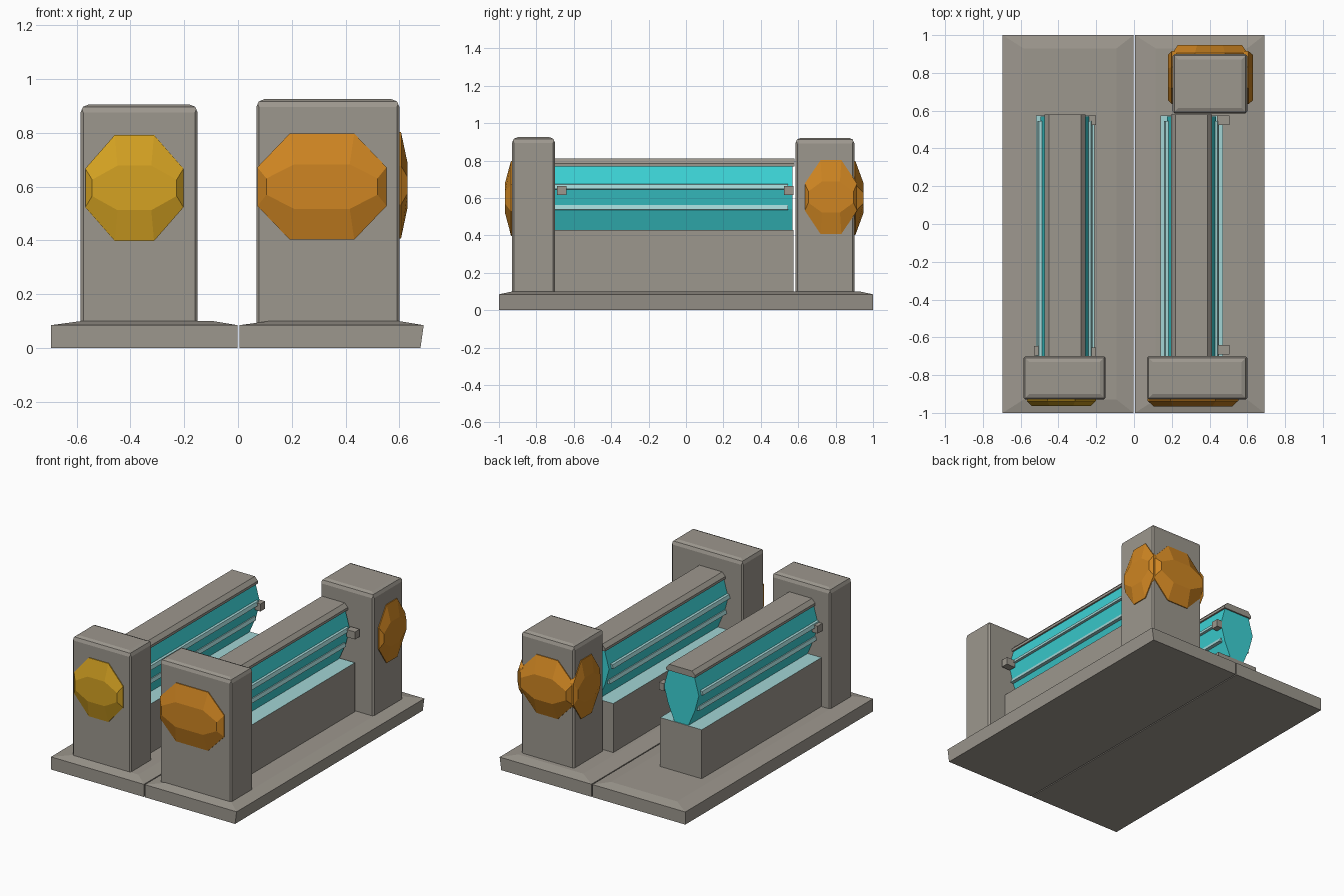
import bpy, bmesh, math
from mathutils import Vector, Matrix

if "Cube" in bpy.data.objects:
    bpy.data.objects.remove(bpy.data.objects["Cube"])


def mat(name, rgb):
    m = bpy.data.materials.new(name)
    m.diffuse_color = (*rgb, 1)
    m.use_nodes = True
    m.node_tree.nodes["Principled BSDF"].inputs["Base Color"].default_value = m.diffuse_color
    return m


GREY = mat("warm grey", (0.335, 0.31, 0.27))
CYAN = mat("cyan", (0.045, 0.64, 0.66))
PALE = mat("pale cyan", (0.36, 0.66, 0.66))
ORANGE = mat("orange", (0.62, 0.235, 0.016))
YELLOW = mat("amber yellow", (0.66, 0.36, 0.016))


def finish(name, bm, *mats):
    bmesh.ops.recalc_face_normals(bm, faces=bm.faces)
    me = bpy.data.meshes.new(name)
    bm.to_mesh(me)
    bm.free()
    for m in mats:
        me.materials.append(m)
    ob = bpy.data.objects.new(name, me)
    bpy.context.collection.objects.link(ob)
    return ob


def loft(name, rings, *mats):
    """Skin a list of equal-length point rings, capped at both ends."""
    bm = bmesh.new()
    vs = [[bm.verts.new(p) for p in r] for r in rings]
    n = len(rings[0])
    for a, b in zip(vs, vs[1:]):
        for i in range(n):
            bm.faces.new((a[i], a[(i + 1) % n], b[(i + 1) % n], b[i]))
    bm.faces.new(vs[0])
    bm.faces.new(vs[-1])
    return finish(name, bm, *mats)


def rect(x0, x1, y0, y1, z):
    return [(x0, y0, z), (x1, y0, z), (x1, y1, z), (x0, y1, z)]


def box(name, x, y, z, *mats):
    return loft(name, [rect(*x, *y, z[0]), rect(*x, *y, z[1])], *mats)


def extrude_y(name, profile, y0, y1, *mats):
    return loft(name, [[(x, y, z) for x, z in profile] for y in (y0, y1)], *mats)


# floor plates, gently crowned on top
for side, x0, x1 in (("left", -0.695, -0.002), ("right", 0.005, 0.69)):
    loft(side + "_floor_plate", [
        rect(x0, x1 - (0.012 if side == "right" else 0), -1, 1, 0),
        rect(x0, x1, -1, 1, 0.085),
        rect(x0 + 0.11, x1 - 0.09, -0.93, 0.93, 0.1)], GREY)


# posts with softened top and corners
def post(name, x0, x1, y0, y1, top):
    ob = box(name, (x0, x1), (y0, y1), (0.08, top), GREY)
    bm = bmesh.new()
    bm.from_mesh(ob.data)
    up = [e for e in bm.edges if all(v.co.z > 0.5 for v in e.verts)]
    bmesh.ops.bevel(bm, geom=up, offset=0.03, segments=2, profile=0.5, affect='EDGES')
    side = [e for e in bm.edges
            if abs(e.verts[0].co.z - e.verts[1].co.z) > 0.5]
    bmesh.ops.bevel(bm, geom=side, offset=0.01, segments=1, affect='EDGES')
    bm.to_mesh(ob.data)
    bm.free()


post("left_front_post", -0.585, -0.15, -0.93, -0.70, 0.905)
post("right_front_post", 0.068, 0.60, -0.93, -0.70, 0.925)
post("right_back_post", 0.205, 0.60, 0.585, 0.90, 0.922)


# faceted octagonal lamp panels: built facing -y, then turned about z
def lamp(name, loc, width, depth, turn, m):
    w, h = width / 2, 0.197
    cw, ch = w - 0.12 * min(1, w / 0.2), 0.072
    octagon = [(-w, ch), (-cw, h), (cw, h), (w, ch), (w, -ch), (cw, -h), (-cw, -h), (-w, -ch)]
    rings = []
    for sx, sz, y in ((1, 1, 0.02), (1, 1, -0.006), (0.86, 0.42, -depth)):
        rings.append([(x * sx, y, z * sz) for x, z in octagon])
    ob = loft(name, rings, m)
    ob.data.transform(Matrix.Translation(loc) @ Matrix.Rotation(math.radians(turn), 4, 'Z'))


lamp("left_front_lamp", (-0.385, -0.93, 0.595), 0.365, 0.033, 0, YELLOW)
lamp("right_front_lamp", (0.312, -0.93, 0.6), 0.48, 0.037, 0, ORANGE)
lamp("back_post_right_lamp", (0.60, 0.775, 0.605), 0.28, 0.03, 90, ORANGE)
lamp("back_post_back_lamp", (0.402, 0.90, 0.6), 0.395, 0.048, 180, ORANGE)
lamp("back_post_left_lamp", (0.205, 0.775, 0.605), 0.28, 0.025, -90, ORANGE)


# barrier beams: wall, tapered glowing core, rails and cap
def beam(side, cx, half):
    y0, y1 = -0.705, 0.575
    wall = box(side + "_wall", (cx - half, cx + half), (y0, y1), (0.08, 0.43), GREY, PALE)
    for p in wall.data.polygons:
        if p.normal.z > 0.9:
            p.material_index = 1
    prof = [(0.05, 0.425), (0.1, 0.54), (0.13, 0.65), (0.095, 0.775)]
    core = [(cx + x, z) for x, z in prof] + [(cx - x, z) for x, z in reversed(prof)]
    extrude_y(side + "_glow_core", core, y0, y1 - 0.005, CYAN)
    cap = [(-0.108, 0.768), (0.108, 0.768), (0.108, 0.785), (0.085, 0.81), (-0.085, 0.81), (-0.108, 0.785)]
    extrude_y(side + "_cap", [(cx + x, z) for x, z in cap], y0, y1 + 0.005, GREY)
    for s in (-1, 1):
        for tag, x, z in (("upper", 0.125, 0.66), ("lower", 0.1, 0.55)):
            rail = [(x - 0.03, z + 0.022), (x + 0.012, z + 0.012),
                    (x + 0.02, z - 0.012), (x - 0.03, z - 0.018)]
            extrude_y(f"{side}_{tag}_rail_{'left' if s < 0 else 'right'}",
                      [(cx + s * a, b) for a, b in rail], y0, y1 - 0.03, PALE)


beam("left", -0.365, 0.155)
beam("right", 0.305, 0.165)

# small rail brackets at the beam ends
for name, x, s, y in (("left_outer_front", -0.49, -1, -0.67), ("left_inner_front", -0.24, 1, -0.68),
                      ("left_inner_back", -0.24, 1, 0.55),
                      ("right_outer_front", 0.44, 1, -0.665), ("right_outer_back", 0.44, 1, 0.55)):
    tip = x + s * (0.065 if name.startswith("right") else 0.04)
    box(name + "_bracket", sorted((x, tip)), (y - 0.025, y + 0.025), (0.615, 0.665), GREY)
